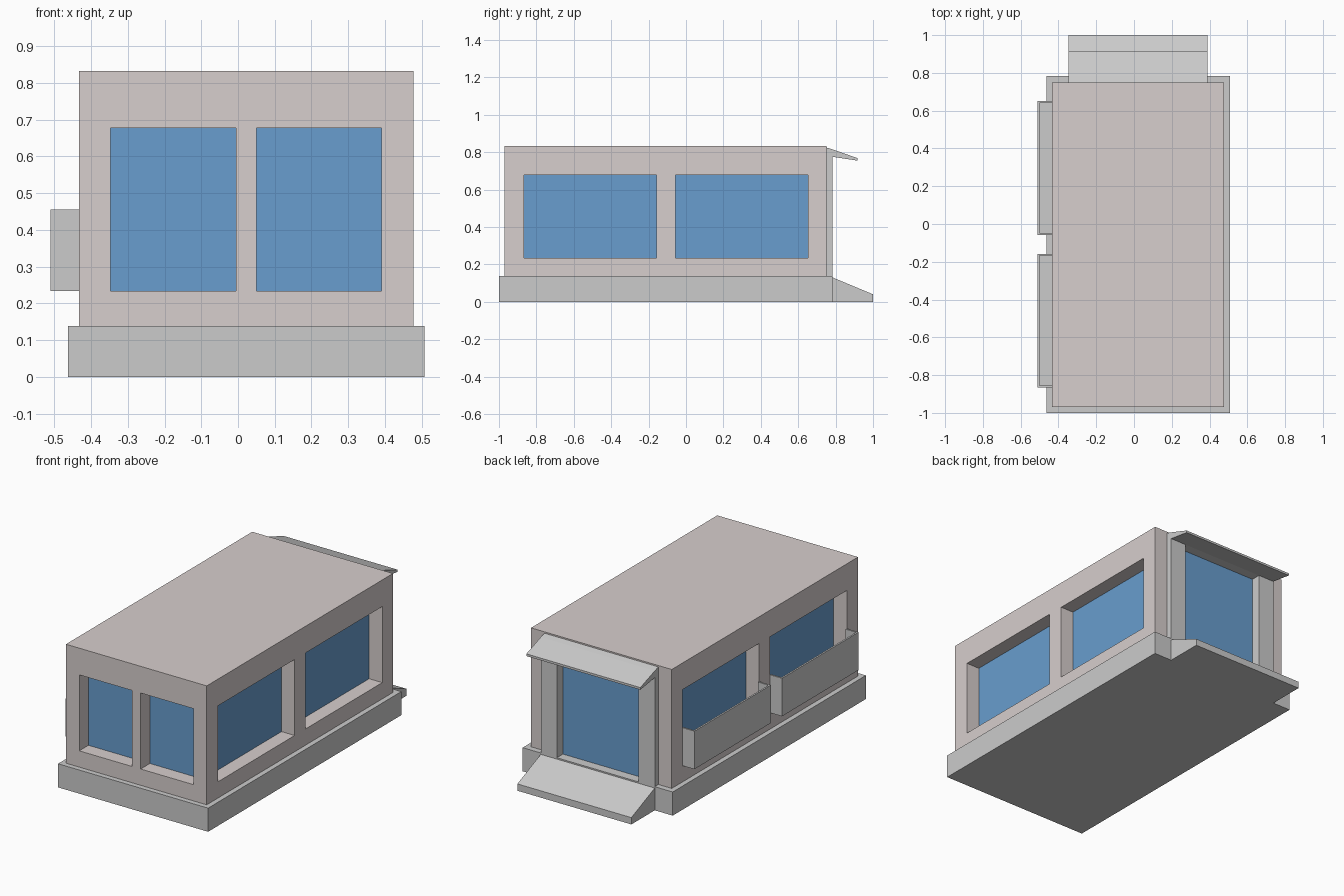
import bpy, bmesh

if "Cube" in bpy.data.objects:
    bpy.data.objects.remove(bpy.data.objects["Cube"])


def material(name, rgb):
    m = bpy.data.materials.new(name)
    m.diffuse_color = (*rgb, 1)
    m.use_nodes = True
    m.node_tree.nodes["Principled BSDF"].inputs["Base Color"].default_value = m.diffuse_color
    return m


WALL = material("wall_paint", (0.68, 0.62, 0.61))
GLASS = material("window_glass", (0.14, 0.34, 0.62))


def add_box(bm, x, y, z):
    vs = bmesh.ops.create_cube(bm, size=1)["verts"]
    for v in vs:
        v.co = [(a + b) / 2 + c * (b - a) for (a, b), c in zip((x, y, z), v.co)]


def finish(name, bm, mat=None):
    bmesh.ops.recalc_face_normals(bm, faces=bm.faces)
    me = bpy.data.meshes.new(name)
    bm.to_mesh(me)
    bm.free()
    ob = bpy.data.objects.new(name, me)
    bpy.context.collection.objects.link(ob)
    if mat:
        me.materials.append(mat)
    return ob


def boxes(name, specs, mat=None):
    bm = bmesh.new()
    for s in specs:
        add_box(bm, *s)
    return finish(name, bm, mat)


def prism(name, x, profile):
    """Extrude a (y, z) profile across the x range."""
    bm = bmesh.new()
    f = bm.faces.new([bm.verts.new((x[0], y, z)) for y, z in profile])
    r = bmesh.ops.extrude_face_region(bm, geom=[f])
    moved = [v for v in r["geom"] if isinstance(v, bmesh.types.BMVert)]
    bmesh.ops.translate(bm, verts=moved, vec=(x[1] - x[0], 0, 0))
    return finish(name, bm)


# Main dimensions
X0, X1, Y0, Y1 = -0.433, 0.477, -0.97, 0.75
BASE, ROOF = 0.138, 0.833
SILL, HEAD = 0.233, 0.677
DEPTH, PANE, OUT = 0.085, 0.004, 0.05
DOOR_X = (-0.347, 0.39)
FRONT_WINDOWS = [(-0.347, -0.005), (0.05, 0.39)]
SIDE_WINDOWS = [(-0.866, -0.158), (-0.057, 0.651)]

# Base slab and house body
boxes("base_slab", [((-0.463, 0.507), (-1, 0.784), (0, BASE))])
body = boxes("house_body", [((X0, X1), (Y0, Y1), (BASE, ROOF))], WALL)

# Window recesses and glass panes
cuts, panes = [], []
z = (SILL, HEAD)
for x in FRONT_WINDOWS:
    g = Y0 + DEPTH
    cuts.append((x, (Y0 - OUT, g + PANE), z))
    panes.append((x, (g, g + PANE), z))
for y in SIDE_WINDOWS:
    for wall, s in ((X0, 1), (X1, -1)):
        g = wall + s * DEPTH
        cuts.append((sorted((wall - s * OUT, g + s * PANE)), y, z))
        panes.append((sorted((g, g + s * PANE)), y, z))

# Doorway recess and glass door
cuts.append((DOOR_X, (0.724, Y1 + OUT), (BASE - OUT, 0.825)))
JAMB = 0.104
boxes("glass_door", [((DOOR_X[0] + JAMB, DOOR_X[1] - JAMB),
                      (0.724, 0.728), (BASE, 0.775))], GLASS)

cutter = boxes("opening_cutter", cuts)
cutter.hide_render = True
mod = body.modifiers.new("openings", 'BOOLEAN')
mod.operation, mod.solver, mod.object = 'DIFFERENCE', 'EXACT', cutter
bpy.context.view_layer.objects.active = body
bpy.ops.object.modifier_apply(modifier=mod.name)
bpy.data.objects.remove(cutter)
boxes("window_panes", panes, GLASS)

# Door frame: two jambs and a lintel
fy = (0.724, 0.784)
boxes("door_jambs", [((DOOR_X[0], DOOR_X[0] + JAMB), fy, (BASE, 0.775)),
                     ((DOOR_X[1] - JAMB, DOOR_X[1]), fy, (BASE, 0.775))])
prism("door_lintel", DOOR_X, [(0.724, 0.775), (0.784, 0.775),
                              (0.784, 0.815), (0.75, 0.825), (0.724, 0.825)])

# Sloped door canopy and entrance ramp
prism("door_canopy", DOOR_X, [(0.784, 0.775), (0.917, 0.755),
                              (0.917, 0.768), (0.784, 0.815)])
prism("entrance_ramp", DOOR_X, [(0.784, 0), (1, 0), (1, 0.04), (0.784, 0.13)])

# Window boxes on the left wall: floor, outer panel and two end panels
T, BX, TOP = 0.01, -0.51, 0.455
for i, (a, b) in enumerate(SIDE_WINDOWS):
    boxes(f"window_box_{i + 1}", [
        ((BX + T, X0), (a + T, b - T), (SILL, SILL + T)),
        ((BX, BX + T), (a, b), (SILL, TOP)),
        ((BX + T, X0), (a, a + T), (SILL, TOP)),
        ((BX + T, X0), (b - T, b), (SILL, TOP))])
